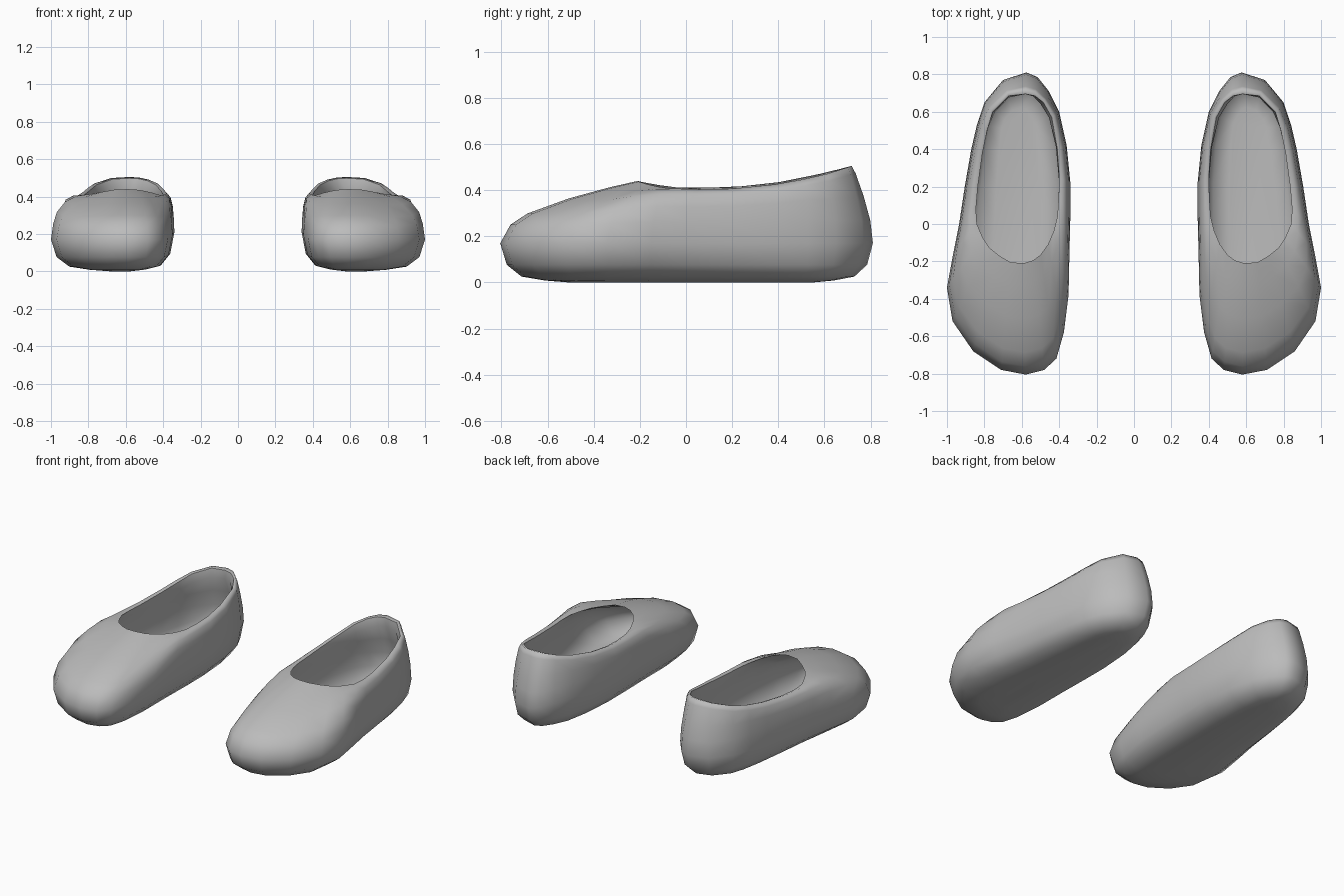
import bpy, bmesh

if "Cube" in bpy.data.objects:
    bpy.data.objects.remove(bpy.data.objects["Cube"])

grey = bpy.data.materials.new("soft grey")
grey.diffuse_color = (0.5, 0.5, 0.5, 1)
grey.use_nodes = True
grey.node_tree.nodes["Principled BSDF"].inputs["Base Color"].default_value = grey.diffuse_color

# Widest outline (x, y) and matching opening edge (x, y), heel > outer side > toe > inner side
COLUMNS = [
    (.575, .81, .58, .695), (.70, .77, .67, .685), (.80, .65, .755, .60), (.84, .53, .785, .50),
    (.87, .40, .81, .38), (.905, .20, .835, .20), (.935, 0, .845, .08), (.965, -.15, .84, 0),
    (1.0, -.34, .81, -.07), (.97, -.52, .775, -.125), (.86, -.68, .72, -.17), (.71, -.78, .66, -.205),
    (.58, -.805, .59, -.21), (.48, -.78, .54, -.195), (.415, -.72, .50, -.165), (.375, -.58, .46, -.11),
    (.35, -.38, .43, -.04), (.345, -.15, .41, .04), (.34, .05, .403, .14), (.34, .22, .40, .25),
    (.36, .42, .41, .40), (.40, .60, .44, .57), (.455, .71, .485, .65), (.515, .785, .53, .685)]

# Upper profiles: (fraction inward, fraction up) from widest outline to opening
TOE = [(0, 0), (.075, .3), (.2, .48), (.5, .72), (.8, .9), (1, 1)]
SIDE = [(0, 0), (.06, .4), (.15, .7), (.35, .93), (.7, 1.03), (1, 1)]
HEEL = [(0, 0), (.1, .3), (.35, .62), (.65, .92), (.8, 1.02), (1, 1)]
# Sole profile: (fraction towards the spine, fraction of widest height)
SOLE = [(.85, 0), (.55, .05), (.26, .15), (.08, .45)]


def smooth(a, b, v):
    t = min(max((v - a) / (b - a), 0), 1)
    return t * t * (3 - 2 * t)


def rim_height(x, y):
    u = y - .1
    z = .405 + (.095 * (u / .6) ** 2 if u > 0 else .035 * (u / .31) ** 2)
    return z - .008 * smooth(.6, .8, x)


def column(wx, wy, rx, ry):
    """Points of one strip, from under the sole, over the rim, to the insole."""
    sx, sy = .62, min(max(wy, -.45), .5)
    zw = .17 + .04 * smooth(.6, .35, wx) * smooth(-.6, -.2, wy)
    zr = rim_height(rx, ry)
    toe, heel = smooth(-.1, -.7, wy), smooth(.5, .75, wy)
    side = 1 - toe - heel
    pts = [(wx + (sx - wx) * f, wy + (sy - wy) * f, zw * h) for f, h in SOLE]
    upper = []
    for t, s, k in zip(TOE, SIDE, HEEL):
        a, b = (toe * t[i] + side * s[i] + heel * k[i] for i in (0, 1))
        upper.append((wx + (rx - wx) * a, wy + (ry - wy) * a, zw + (zr - zw) * b))
    pts += upper
    # Lining follows the outside, pulled inward
    dx, dy = sx - wx, sy - wy
    d = max((dx * dx + dy * dy) ** .5, .001)
    for x, y, z in (upper[3], upper[2], upper[1], upper[0]):
        pts.append((x + dx / d * .04, y + dy / d * .04, z - .03))
    pts += [(wx + dx * f, wy + dy * f, z) for f, z in ((.3, .06), (.6, .045))]
    return pts


def shoe(name, sign):
    bm = bmesh.new()
    grid = [[bm.verts.new((sign * x, y, z)) for x, y, z in column(*c)] for c in COLUMNS]
    n, rows = len(grid), len(grid[0])
    for i in range(n):
        p, q = grid[i], grid[(i + 1) % n]
        for j in range(rows - 1):
            bm.faces.new((p[j], q[j], q[j + 1], p[j + 1]))
    # Sole and insole caps
    bm.faces.new([c[0] for c in grid])
    bm.faces.new([c[-1] for c in grid])
    bmesh.ops.recalc_face_normals(bm, faces=bm.faces[:])
    for f in bm.faces:
        f.smooth = True
    # Crisp opening edge
    rim = len(SOLE) + len(SIDE) - 1
    for i in range(n):
        bm.edges.get((grid[i][rim], grid[(i + 1) % n][rim])).smooth = False
    mesh = bpy.data.meshes.new(name)
    bm.to_mesh(mesh)
    bm.free()
    mesh.materials.append(grey)
    bpy.context.collection.objects.link(bpy.data.objects.new(name, mesh))


shoe("right_shoe", 1)
shoe("left_shoe", -1)
